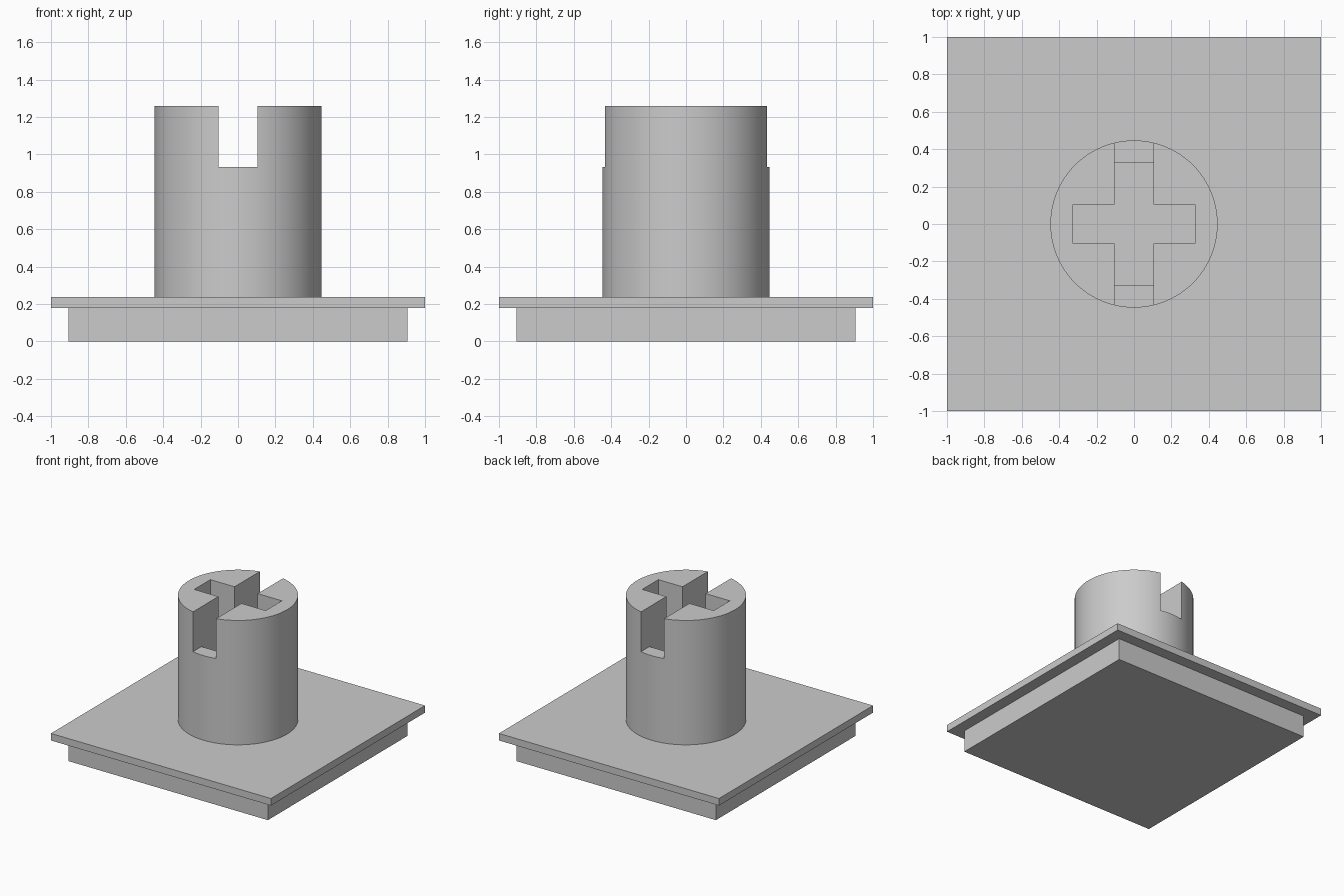
import bpy

cube = bpy.data.objects.get("Cube")
if cube:
    bpy.data.objects.remove(cube, do_unlink=True)

grey = bpy.data.materials.new("light_grey")
grey.use_nodes = True
grey.diffuse_color = (0.6, 0.6, 0.6, 1)
grey.node_tree.nodes["Principled BSDF"].inputs["Base Color"].default_value = (0.6, 0.6, 0.6, 1)


def box(name, width, depth, bottom, top):
    """Centred box between two heights."""
    bpy.ops.mesh.primitive_cube_add(size=1, location=(0, 0, (bottom + top) / 2))
    ob = bpy.context.object
    ob.name = name
    ob.scale = (width, depth, top - bottom)
    bpy.ops.object.transform_apply(location=True, rotation=False, scale=True)
    ob.data.materials.append(grey)
    return ob


# Square base with a wider thin plate on top
BASE_TOP, PLATE_TOP, STEM_TOP = 0.18, 0.238, 1.26
box("base_block", 1.814, 1.814, 0, BASE_TOP)
box("top_plate", 2, 2, BASE_TOP, PLATE_TOP)

# Round stem
bpy.ops.mesh.primitive_cylinder_add(
    vertices=96, radius=0.447, depth=STEM_TOP - PLATE_TOP,
    location=(0, 0, (STEM_TOP + PLATE_TOP) / 2))
stem = bpy.context.object
stem.name = "stem"
stem.data.materials.append(grey)

# Shallow notch right through front to back, and a deeper cross socket
SLOT, CROSS, SOCKET_FLOOR = 0.21, 0.65, 0.61
cutters = [
    box("notch_cutter", SLOT, 1.2, 0.933, 1.4),
    box("socket_cutter_x", CROSS, SLOT, SOCKET_FLOOR, 1.45),
    box("socket_cutter_y", SLOT, CROSS, SOCKET_FLOOR, 1.5),
]
bpy.ops.object.select_all(action="DESELECT")
stem.select_set(True)
bpy.context.view_layer.objects.active = stem
for cutter in cutters:
    mod = stem.modifiers.new(cutter.name, "BOOLEAN")
    mod.operation = "DIFFERENCE"
    mod.solver = "EXACT"
    mod.object = cutter
    bpy.ops.object.modifier_apply(modifier=mod.name)
for cutter in cutters:
    bpy.data.objects.remove(cutter, do_unlink=True)

bpy.ops.object.shade_smooth_by_angle(angle=0.5)
